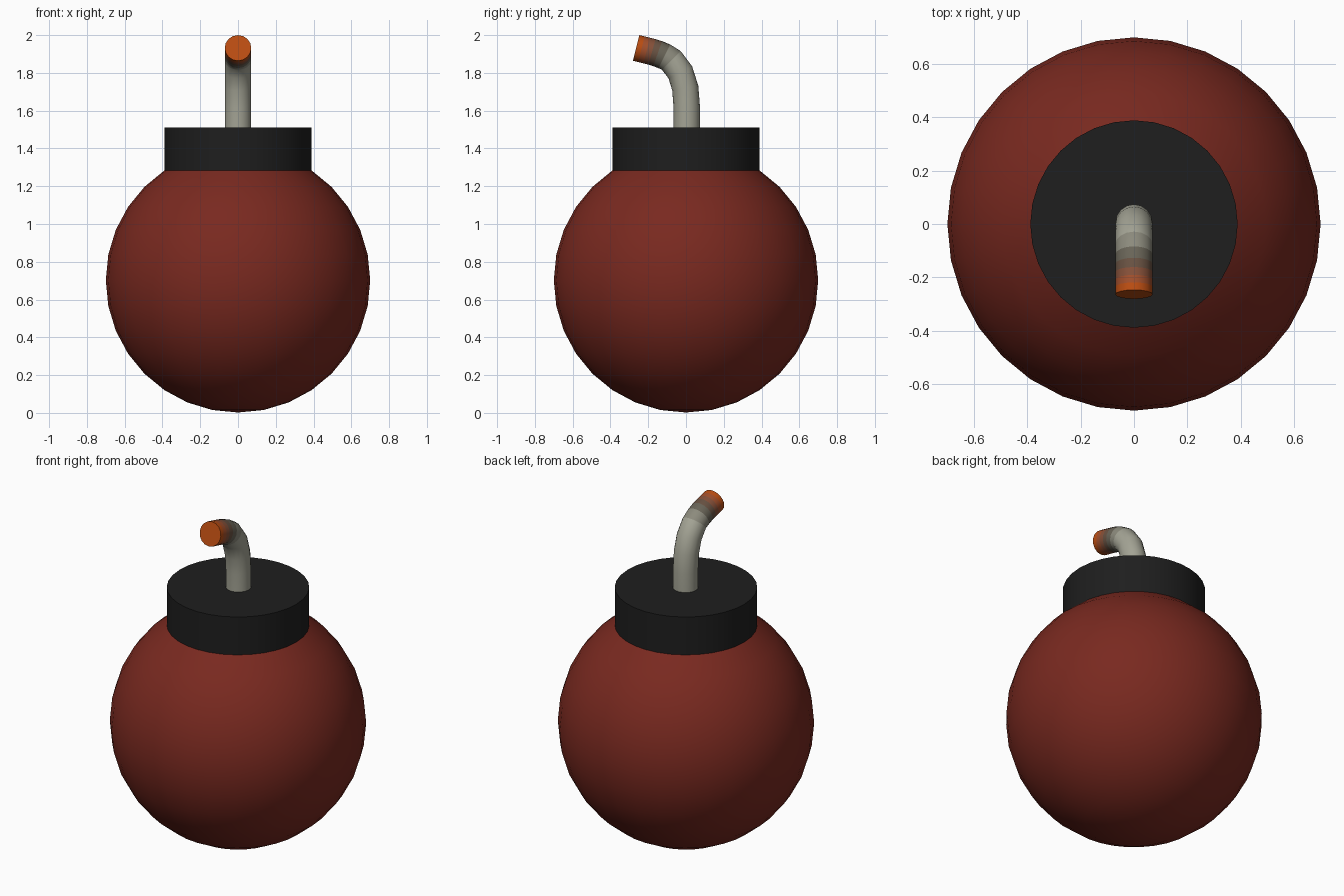
import bpy, bmesh, math
from mathutils import Vector

if "Cube" in bpy.data.objects:
    bpy.data.objects.remove(bpy.data.objects["Cube"])

R, CZ = 0.70, 0.702               # body radius and centre height
RING = math.radians(33.75)        # sphere ring where the cap sits
CAP_R, CAP_Z0, CAP_Z1 = R * math.sin(RING), CZ + R * math.cos(RING), 1.512


def material(name, rgb):
    m = bpy.data.materials.new(name)
    m.diffuse_color = (*rgb, 1)
    m.use_nodes = True
    m.node_tree.nodes["Principled BSDF"].inputs["Base Color"].default_value = m.diffuse_color
    return m


def make(name, bm, mats):
    bmesh.ops.recalc_face_normals(bm, faces=bm.faces)
    me = bpy.data.meshes.new(name)
    bm.to_mesh(me)
    bm.free()
    for m in mats:
        me.materials.append(m)
    me.shade_smooth()
    me.set_sharp_from_angle(angle=math.radians(40))
    ob = bpy.data.objects.new(name, me)
    bpy.context.collection.objects.link(ob)
    return ob


# Round body, open under the cap
bm = bmesh.new()
bmesh.ops.create_uvsphere(bm, u_segments=32, v_segments=16, radius=R)
bmesh.ops.translate(bm, verts=bm.verts, vec=(0, 0, CZ))
bmesh.ops.delete(bm, geom=[v for v in bm.verts if v.co.z > CAP_Z0 + 0.01], context='VERTS')
make("body", bm, [material("dark_red", (0.19, 0.022, 0.014))])

# Cap
bm = bmesh.new()
bmesh.ops.create_cone(bm, cap_ends=True, segments=32, radius1=CAP_R, radius2=CAP_R,
                      depth=CAP_Z1 - CAP_Z0)
bmesh.ops.translate(bm, verts=bm.verts, vec=(0, 0, (CAP_Z0 + CAP_Z1) / 2))
make("cap", bm, [material("black", (0.013, 0.013, 0.013))])

# Fuse: round tube swept along a bent path in the yz plane
path = [Vector((0, y, z)) for y, z in (
    (0.004, 1.50), (0.004, 1.62), (-0.004, 1.72), (-0.030, 1.803), (-0.078, 1.866),
    (-0.115, 1.888), (-0.150, 1.902), (-0.180, 1.911), (-0.208, 1.918),
    (-0.236, 1.925), (-0.264, 1.932))]
FUSE_R, SIDES = 0.07, 16
light, char, ember = (0.37, 0.37, 0.30), (0.10, 0.085, 0.06), (0.50, 0.075, 0.006)


def mix(a, b, t):
    return [p + (q - p) * t for p, q in zip(a, b)]


shades = [light, light, light, light, mix(light, char, 0.4), mix(light, char, 0.85),
          mix(char, ember, 0.1), mix(char, ember, 0.35), mix(char, ember, 0.65), ember]
bm = bmesh.new()
rings = []
for i, p in enumerate(path):
    t = (path[min(i + 1, len(path) - 1)] - path[max(i - 1, 0)]).normalized()
    side = Vector((1, 0, 0))
    up = t.cross(side)
    rings.append([bm.verts.new(p + FUSE_R * (side * math.cos(a) + up * math.sin(a)))
                  for a in (2 * math.pi * k / SIDES for k in range(SIDES))])
for i, (a, b) in enumerate(zip(rings, rings[1:])):
    for k in range(SIDES):
        n = (k + 1) % SIDES
        bm.faces.new((a[k], a[n], b[n], b[k])).material_index = i
bm.faces.new(rings[0])
bm.faces.new(rings[-1]).material_index = len(shades) - 1
make("fuse", bm, [material(f"fuse_shade_{i}", c) for i, c in enumerate(shades)])
